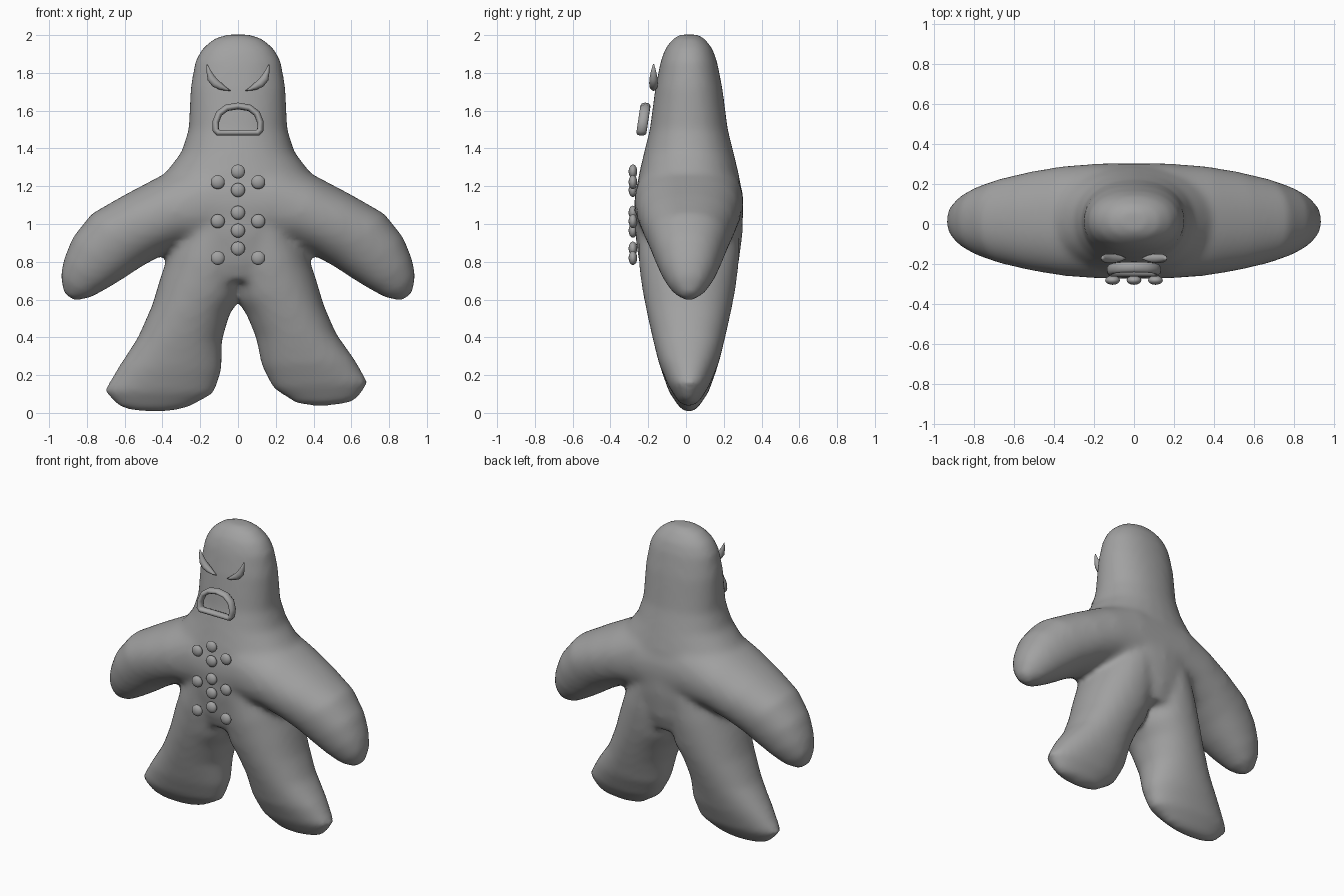
import bpy, bmesh, math

if "Cube" in bpy.data.objects:
    bpy.data.objects.remove(bpy.data.objects["Cube"])

grey = bpy.data.materials.new("stone grey")
grey.diffuse_color = (0.36, 0.36, 0.36, 1)
grey.use_nodes = True
grey.node_tree.nodes["Principled BSDF"].inputs["Base Color"].default_value = grey.diffuse_color
SEG = 28


def power(v, e):
    return math.copysign(abs(v) ** e, v)


def loft(bm, sections, y0=0.0, e=0.92):
    """Skin rounded rings; each section is (edge point, opposite edge point, half depth) in x/z."""
    rings = []
    for (ax, az), (bx, bz), d in sections:
        ring = []
        for i in range(SEG):
            a = 2 * math.pi * i / SEG
            t, s = power(math.cos(a), e) / 2, power(math.sin(a), e)
            ring.append(bm.verts.new(((ax + bx) / 2 + (bx - ax) * t, y0 + d * s,
                                      (az + bz) / 2 + (bz - az) * t)))
        rings.append(ring)
    for r, q in zip(rings, rings[1:]):
        for i in range(SEG):
            j = (i + 1) % SEG
            bm.faces.new((r[i], r[j], q[j], q[i]))
    bm.faces.new(rings[0][::-1])
    bm.faces.new(rings[-1])


def flip(sections):
    return [((-a[0], a[1]), (-b[0], b[1]), d) for a, b, d in sections]


def finish(name, bm):
    bmesh.ops.recalc_face_normals(bm, faces=bm.faces)
    me = bpy.data.meshes.new(name)
    bm.to_mesh(me)
    bm.free()
    me.materials.append(grey)
    me.shade_smooth()
    ob = bpy.data.objects.new(name, me)
    bpy.context.collection.objects.link(ob)
    return ob


# Body: head and torso, both arms, both legs, fused into one skin
head = [(2.003, .06, .05), (1.98, .13, .085), (1.93, .19, .125), (1.86, .228, .15),
        (1.72, .252, .178), (1.5, .262, .207), (1.38, .30, .237), (1.25, .40, .268),
        (1.1, .42, .288), (.95, .36, .285), (.8, .28, .265), (.7, .18, .23)]
arm = [((.925, .64), (.87, .592), .04), ((.94, .73), (.78, .61), .10),
       ((.92, .82), (.69, .66), .145), ((.875, .93), (.60, .715), .18),
       ((.775, 1.055), (.51, .775), .215), ((.60, 1.155), (.40, .835), .25),
       ((.42, 1.25), (.28, .875), .275), ((.20, 1.36), (.15, .86), .288),
       ((0, 1.4), (0, .8), .29)]
leg_r = [((.30, 1.0), (-.05, .9), .27), ((.36, .86), (-.03, .72), .265),
         ((.41, .72), (0, .59), .247), ((.455, .57), (.045, .52), .226),
         ((.52, .42), (.095, .40), .196), ((.62, .28), (.125, .25), .16),
         ((.69, .16), (.185, .13), .11), ((.63, .07), (.31, .048), .055),
         ((.56, .045), (.42, .035), .02)]
leg_l = leg_r[:4] + [((.53, .40), (.085, .38), .19), ((.635, .24), (.085, .23), .15),
                     ((.71, .115), (.125, .105), .105), ((.63, .03), (.26, .028), .05),
                     ((.53, .008), (.38, .004), .02)]
bm = bmesh.new()
for part in ([((-w, z), (w, z), d) for z, w, d in head], arm, flip(arm), leg_r, flip(leg_l)):
    loft(bm, part, 0.015)
body = finish("body", bm)
remesh = body.modifiers.new("fuse", 'REMESH')
remesh.mode = 'VOXEL'
remesh.voxel_size = 0.02
remesh.use_smooth_shade = True
smooth = body.modifiers.new("soften", 'SMOOTH')
smooth.factor = 0.5
smooth.iterations = 10

# Slanted crescent eyes
eye = [((.163, 1.848), (.166, 1.845), .003), ((.145, 1.815), (.166, 1.80), .014),
       ((.125, 1.785), (.16, 1.76), .021), ((.105, 1.762), (.135, 1.728), .023),
       ((.082, 1.742), (.10, 1.712), .021), ((.06, 1.722), (.068, 1.706), .013),
       ((.04, 1.708), (.041, 1.705), .003)]
for name, part in (("right_eye", eye), ("left_eye", flip(eye))):
    bm = bmesh.new()
    loft(bm, part, -0.172, 1.0)
    finish(name, bm)

# Open mouth: closed rounded lip
curve = bpy.data.curves.new("mouth", 'CURVE')
curve.dimensions = '3D'
curve.bevel_depth = 0.018
curve.bevel_resolution = 3
half = [(.105, 1.483), (.118, 1.498), (.118, 1.54), (.10, 1.585), (.06, 1.615)]
pts = half + [(0, 1.625)] + [(-x, z) for x, z in reversed(half)]
spline = curve.splines.new('POLY')
spline.points.add(len(pts) - 1)
for p, (x, z) in zip(spline.points, pts):
    p.co = (x, (z - 1.55) * 0.1, z, 1)
spline.use_cyclic_u = True
spline.use_smooth = True
curve.materials.append(grey)
mouth = bpy.data.objects.new("mouth", curve)
mouth.location.y = -0.226
mouth.scale.y = 1.5
bpy.context.collection.objects.link(mouth)

# Chest buttons in three clusters
spots = []
for top, low, side in ((1.278, 1.18, 1.222), (1.06, .965, 1.015), (.87, None, .82)):
    spots += [(0, top), (-.107, side), (.107, side)]
    if low:
        spots.append((0, low))
for i, (x, z) in enumerate(spots):
    bm = bmesh.new()
    bmesh.ops.create_uvsphere(bm, u_segments=16, v_segments=10, radius=0.037)
    button = finish(f"button_{i + 1}", bm)
    button.location = (x, -0.281, z)
    button.scale.y = 0.62
